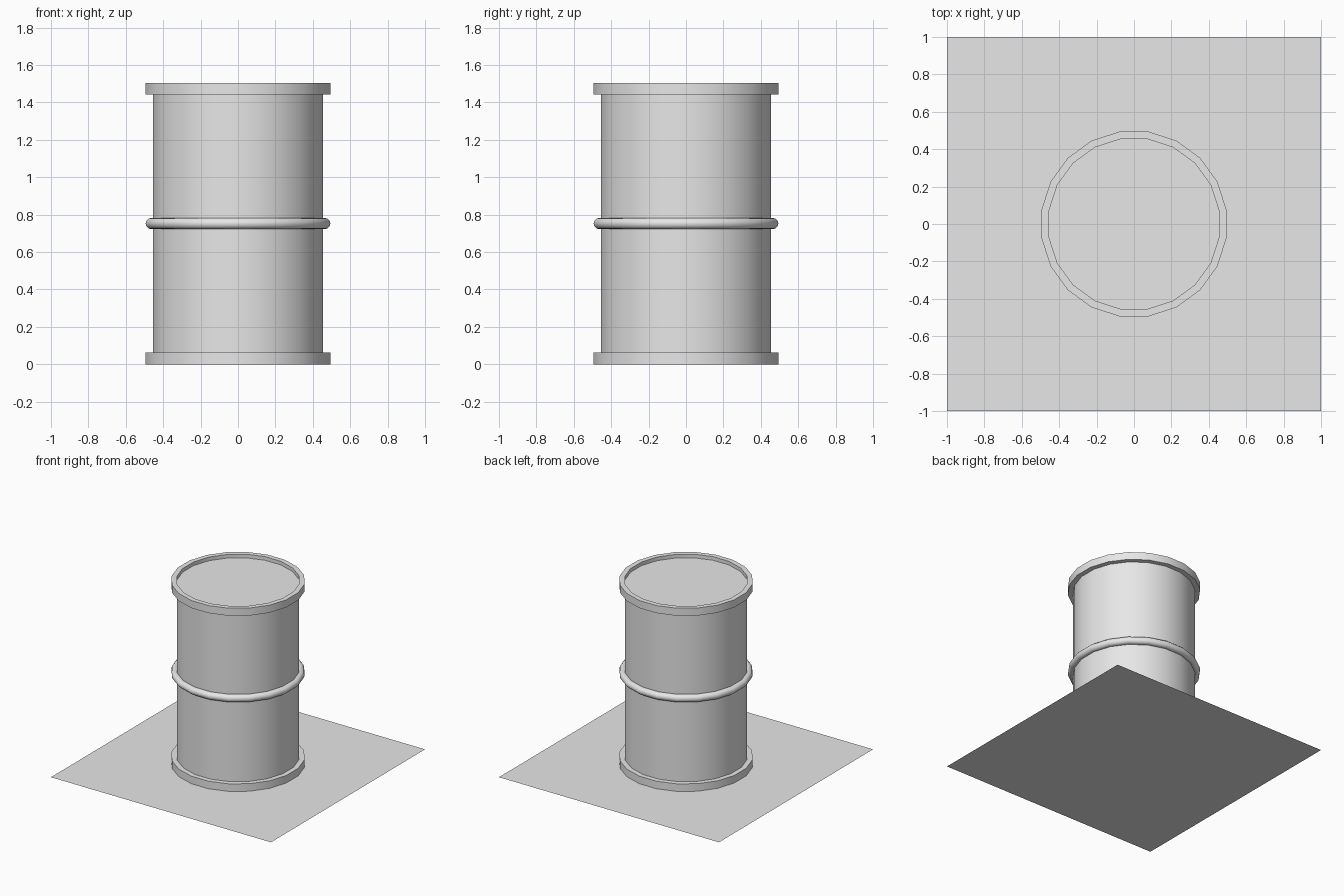
import bpy
import math

if "Cube" in bpy.data.objects:
    bpy.data.objects.remove(bpy.data.objects["Cube"], do_unlink=True)

SIDES = 20
HEIGHT = 1.505
BODY_R, RIM_R = 0.46, 0.5
RIM_H = 0.062
INSET = 0.03
RIB_R = 0.03

grey = bpy.data.materials.new("plain_grey")
grey.use_nodes = True
grey.diffuse_color = (0.8, 0.8, 0.8, 1)
grey.node_tree.nodes["Principled BSDF"].inputs["Base Color"].default_value = (0.8, 0.8, 0.8, 1)


def lathe(name, profile, closed=False, caps=False):
    """Revolve (radius, z) points about z, with flat sides facing the axes."""
    n = len(profile)
    verts, faces = [], []
    for i in range(SIDES):
        a = math.tau * (i + 0.5) / SIDES
        verts += [(r * math.cos(a), r * math.sin(a), z) for r, z in profile]
    for i in range(SIDES):
        a, b = i * n, (i + 1) % SIDES * n
        for j in range(n if closed else n - 1):
            k = (j + 1) % n
            faces.append((a + j, b + j, b + k, a + k))
    if caps:
        faces.append([i * n for i in reversed(range(SIDES))])
        faces.append([i * n + n - 1 for i in range(SIDES)])
    mesh = bpy.data.meshes.new(name)
    mesh.from_pydata(verts, [], faces)
    mesh.materials.append(grey)
    obj = bpy.data.objects.new(name, mesh)
    bpy.context.collection.objects.link(obj)
    bpy.ops.object.select_all(action="DESELECT")
    obj.select_set(True)
    bpy.context.view_layer.objects.active = obj
    bpy.ops.object.shade_smooth_by_angle(angle=math.radians(40))
    return obj


# Barrel wall with recessed lid and base
lathe("barrel_body", [(BODY_R, INSET), (BODY_R, HEIGHT - INSET)], caps=True)

# Square-section hoops at both ends
for name, z in (("bottom_rim", 0), ("top_rim", HEIGHT - RIM_H)):
    lathe(name, [(BODY_R, z), (RIM_R, z), (RIM_R, z + RIM_H), (BODY_R, z + RIM_H)], closed=True)

# Rounded rib around the middle
angles = [math.tau * i / 12 for i in range(12)]
lathe("middle_rib", [(RIM_R - RIB_R + RIB_R * math.cos(a), HEIGHT / 2 + RIB_R * math.sin(a))
                     for a in angles], closed=True)

# Square floor sheet
bpy.ops.mesh.primitive_plane_add(size=2)
floor = bpy.context.object
floor.name = "floor_sheet"
floor.data.materials.append(grey)
